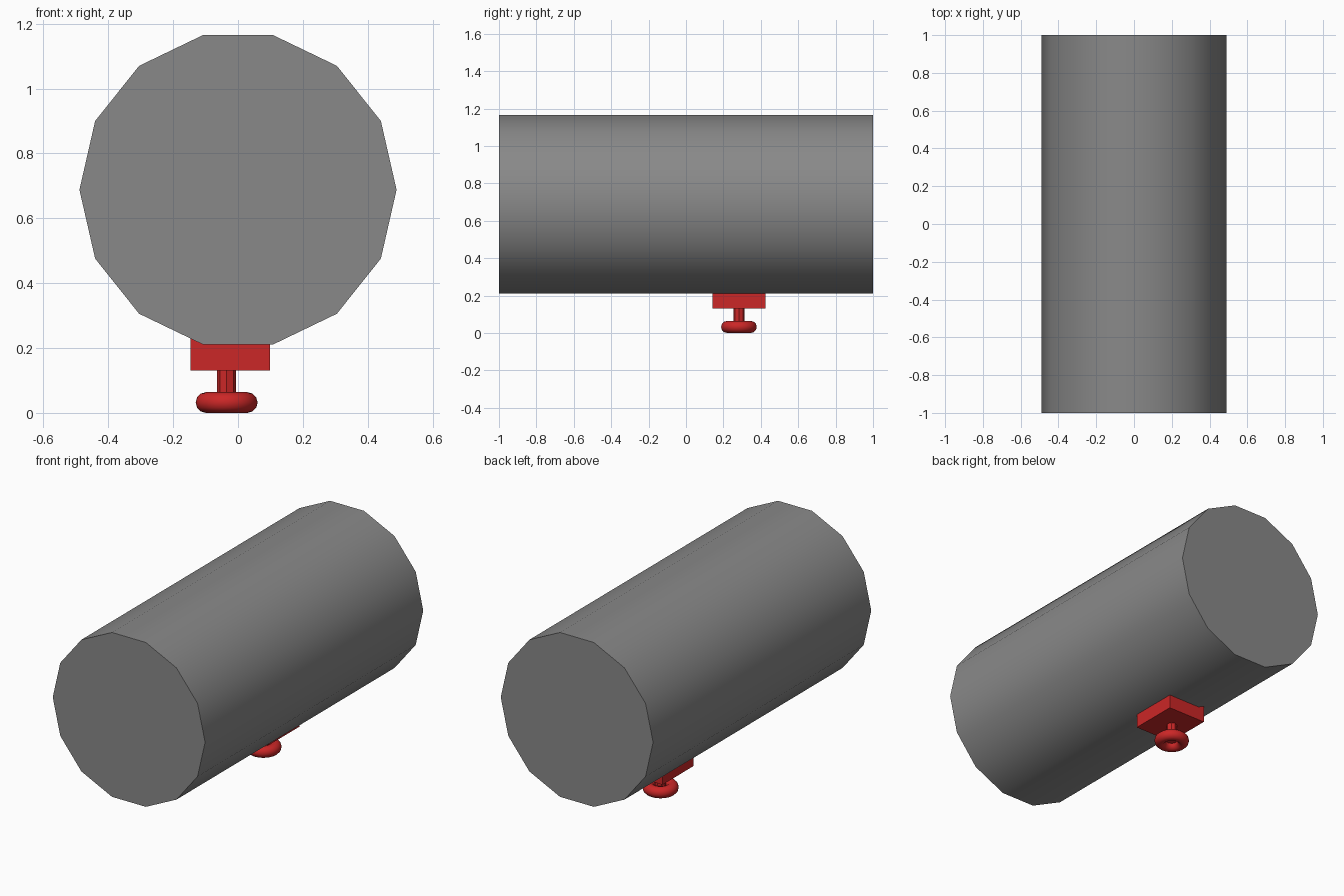
import bpy, math

if "Cube" in bpy.data.objects:
    bpy.data.objects.remove(bpy.data.objects["Cube"])

def material(name, rgb):
    m = bpy.data.materials.new(name)
    m.diffuse_color = (*rgb, 1)
    m.use_nodes = True
    m.node_tree.nodes["Principled BSDF"].inputs["Base Color"].default_value = m.diffuse_color
    return m

grey = material("tank grey", (0.25, 0.25, 0.25))
red = material("valve red", (0.6, 0.02, 0.02))

def finish(name, mat, angle=None):
    ob = bpy.context.object
    ob.name = name
    ob.data.materials.append(mat)
    bpy.ops.object.transform_apply(location=False, rotation=True, scale=True)
    if angle:
        bpy.ops.object.shade_smooth_by_angle(angle=math.radians(angle))
    return ob

# tank: 14-sided barrel along y, with flats at top and bottom
bpy.ops.mesh.primitive_cylinder_add(vertices=14, radius=0.489, depth=2,
                                    location=(0, 0, 0.688))
bpy.context.object.rotation_euler = (math.pi / 2, math.pi / 2, 0)
finish("tank", grey, 40)

CX, CY = -0.035, 0.283

# mounting block under the tank
bpy.ops.mesh.primitive_cube_add(size=1, location=(-0.0245, CY, 0.18))
bpy.context.object.scale = (0.245, 0.285, 0.10)
finish("valve_block", red)

# valve stem
bpy.ops.mesh.primitive_cylinder_add(vertices=8, radius=0.029, depth=0.11,
                                    location=(CX, CY, 0.085))
finish("valve_stem", red)

# round handwheel
bpy.ops.mesh.primitive_torus_add(major_segments=48, minor_segments=12,
                                 major_radius=0.0635, minor_radius=0.032,
                                 location=(CX, CY, 0.032))
finish("handwheel", red, 40)
